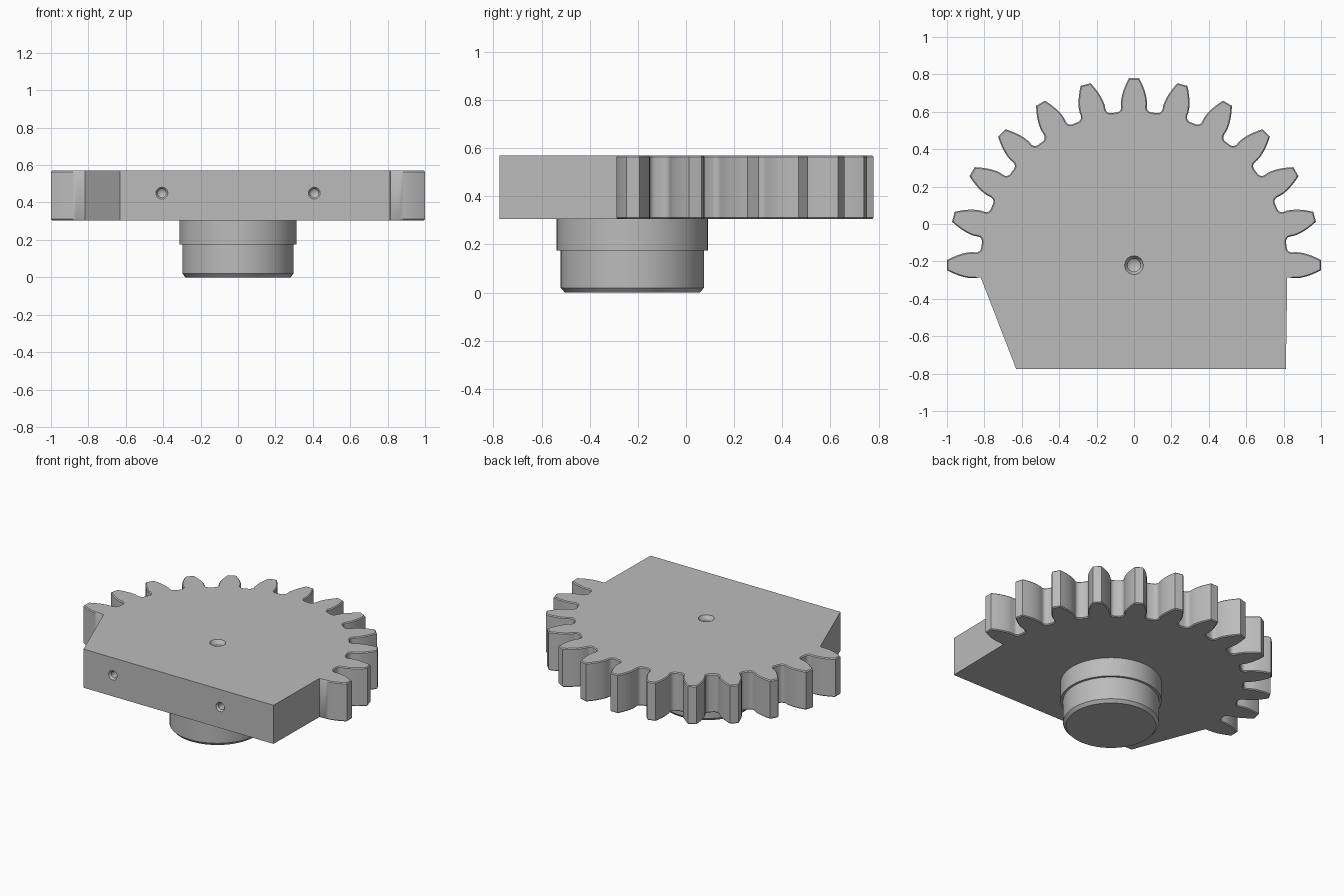
import bpy
import bmesh
from math import acos, cos, pi, radians, sin, tan
from mathutils import Matrix, Vector

cube = bpy.data.objects.get("Cube")
if cube:
    bpy.data.objects.remove(cube, do_unlink=True)

AXIS_Y = -0.22               # gear axis
FRONT_Y = -0.775             # flat front edge
Z0, Z1 = 0.305, 0.57         # plate bottom and top
TEETH = 24                   # teeth on a full circle
TIP_R, ROOT_R = 1.0, 0.822
PITCH_R = TIP_R * TEETH / (TEETH + 2)
PRESSURE = radians(20)
BASE_R = PITCH_R * cos(PRESSURE)

steel = bpy.data.materials.new("steel_grey")
steel.use_nodes = True
steel.diffuse_color = (0.5, 0.5, 0.5, 1)
steel.node_tree.nodes["Principled BSDF"].inputs["Base Color"].default_value = (0.5, 0.5, 0.5, 1)


def add_object(name, bm):
    bmesh.ops.recalc_face_normals(bm, faces=bm.faces)
    mesh = bpy.data.meshes.new(name)
    bm.to_mesh(mesh)
    bm.free()
    mesh.materials.append(steel)
    obj = bpy.data.objects.new(name, mesh)
    bpy.context.collection.objects.link(obj)
    return obj


def activate(obj):
    bpy.ops.object.select_all(action='DESELECT')
    obj.select_set(True)
    bpy.context.view_layer.objects.active = obj


def lathe(name, profile, steps, matrix):
    """Spin (radius, height) points about z, then place the result."""
    bm = bmesh.new()
    verts = [bm.verts.new((r, 0, z)) for r, z in profile]
    edges = [bm.edges.new(pair) for pair in zip(verts, verts[1:])]
    bmesh.ops.spin(bm, geom=verts + edges, cent=(0, 0, 0), axis=(0, 0, 1),
                   angle=2 * pi, steps=steps)
    bmesh.ops.remove_doubles(bm, verts=bm.verts, dist=0.0001)
    bm.transform(matrix)
    return add_object(name, bm)


# Half tooth, root to tip, as (radius, half angle): fillet, then involute flank
def involute(a):
    return tan(a) - a


def flank(r):
    return pi / (2 * TEETH) + involute(PRESSURE) - involute(acos(BASE_R / r))


base_angle = flank(BASE_R)
fillet = []
for i in range(5):
    t = i / 4 * pi / 2
    fillet.append((ROOT_R + 0.026 * (1 - cos(t)), base_angle + 0.032 * (1 - sin(t))))
involute_side = [(r, flank(r)) for r in (BASE_R + (TIP_R - BASE_R) * i / 6 for i in range(7))]
half_tooth = fillet + involute_side

# Outline: half a gear closed by an asymmetric flat-fronted body
points = []
for k in range(TEETH // 2 + 1):
    centre = k * 2 * pi / TEETH
    tooth = [(r, -a) for r, a in half_tooth] + [(r, a) for r, a in reversed(half_tooth)]
    if k == 0:
        tooth = [(ROOT_R, -base_angle)] + tooth[len(fillet):]
    elif k == TEETH // 2:
        tooth = tooth[:-len(fillet)] + [(ROOT_R, base_angle)]
    points += [(r * cos(centre + a), AXIS_Y + r * sin(centre + a)) for r, a in tooth]
points += [(-0.63, FRONT_Y), (0.812, FRONT_Y)]

bm = bmesh.new()
face = bm.faces.new([bm.verts.new((x, y, Z0)) for x, y in points])
top = bmesh.ops.extrude_face_region(bm, geom=[face])["geom"]
bmesh.ops.translate(bm, vec=(0, 0, Z1 - Z0),
                    verts=[v for v in top if isinstance(v, bmesh.types.BMVert)])
bmesh.ops.recalc_face_normals(bm, faces=bm.faces)

# Fine chamfer along the toothed rim only
rim = [e for e in bm.edges
       if abs(e.verts[0].co.z - e.verts[1].co.z) < 0.001
       and all(v.co.y > -0.32 for v in e.verts)]
bmesh.ops.bevel(bm, geom=rim, offset=0.006, segments=1, affect='EDGES', clamp_overlap=False)
plate = add_object("gear_plate", bm)

# Drilled holes: countersunk pivot on top, two blind holes in the front
pivot_cut = lathe("pivot_hole_cutter",
                  [(0, 0.02), (0.05, 0.02), (0.05, 0), (0.034, -0.025),
                   (0.034, -0.1), (0, -0.12)],
                  32, Matrix.Translation((0, AXIS_Y, Z1)))
cutters = [pivot_cut]
for side, x in (("right", -0.407), ("left", 0.408)):
    place = Matrix.Translation((x, FRONT_Y, 0.45)) @ Matrix.Rotation(pi / 2, 4, 'X')
    cutters.append(lathe(side + "_hole_cutter",
                         [(0, 0.02), (0.032, 0.02), (0.032, 0), (0.022, -0.012),
                          (0.022, -0.12), (0, -0.135)], 24, place))

activate(plate)
for cutter in cutters:
    cutter.hide_render = True
    mod = plate.modifiers.new("drill", 'BOOLEAN')
    mod.operation = 'DIFFERENCE'
    mod.solver = 'EXACT'
    mod.object = cutter
    bpy.ops.object.modifier_apply(modifier=mod.name)
for cutter in cutters:
    bpy.data.objects.remove(cutter, do_unlink=True)

# Stepped round boss under the plate
boss = lathe("stepped_boss",
             [(0, 0), (0.28, 0), (0.298, 0.02), (0.298, 0.175),
              (0.314, 0.175), (0.314, Z0), (0, Z0)],
             64, Matrix.Translation((0, AXIS_Y - 0.003, 0)))

for obj in (plate, boss):
    activate(obj)
    bpy.ops.object.shade_smooth_by_angle(angle=radians(28))
